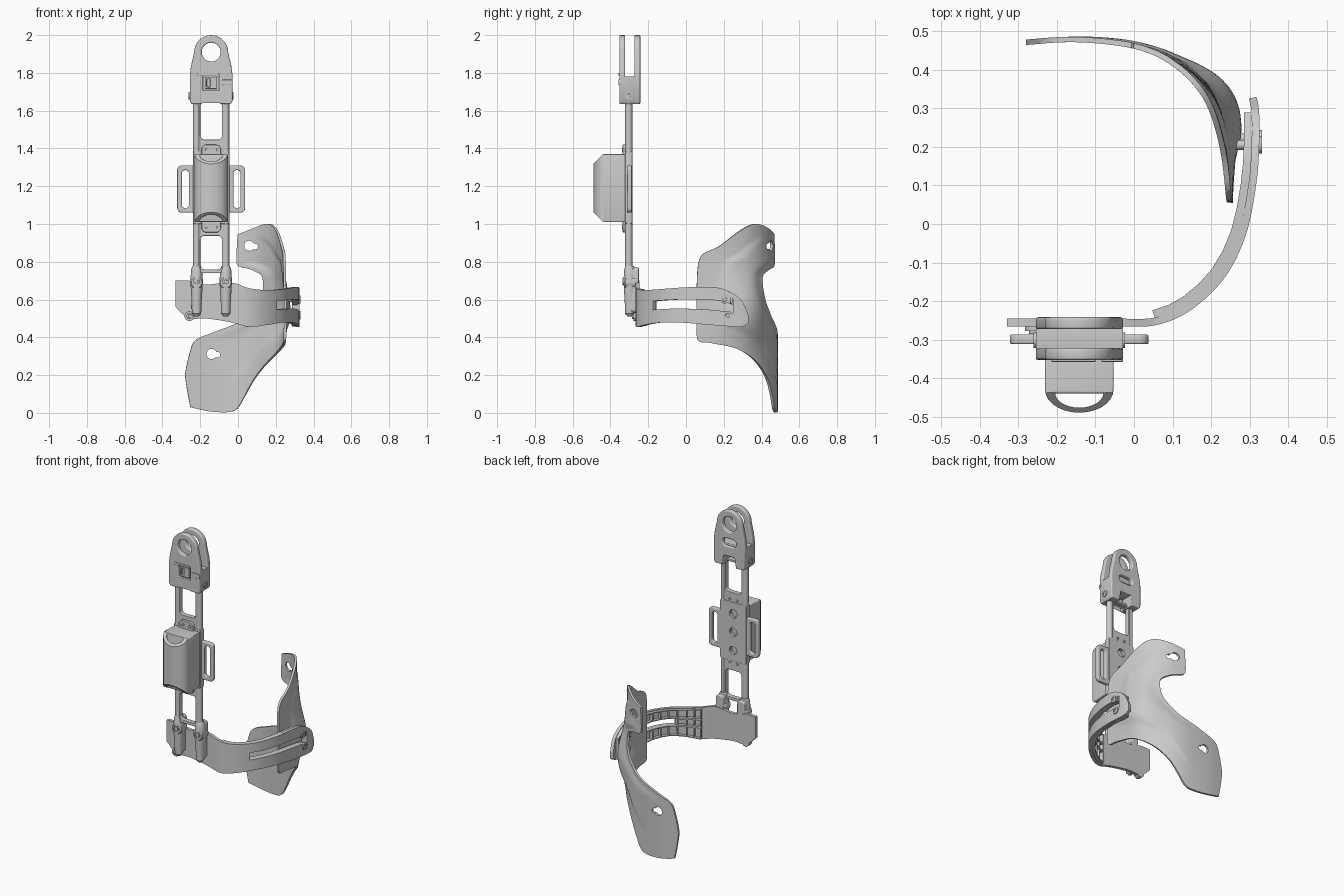
import bpy, bmesh, math
from mathutils import Vector, Matrix

if "Cube" in bpy.data.objects:
    bpy.data.objects.remove(bpy.data.objects["Cube"])
pi = math.pi
CX, RODS = -0.142, (-0.219, -0.065)

def link(name, data):
    o = bpy.data.objects.new(name, data)
    bpy.context.collection.objects.link(o)
    return o

def circle(x, z, r, n=28):
    return [(x + r*math.cos(2*pi*i/n), z + r*math.sin(2*pi*i/n)) for i in range(n)]

def rrect(x0, x1, z0, z1, r, n=5):
    out = []
    for k, (cx, cz) in enumerate([(x1-r, z1-r), (x0+r, z1-r), (x0+r, z0+r), (x1-r, z0+r)]):
        out += [(cx + r*math.cos((k+i/n)*pi/2), cz + r*math.sin((k+i/n)*pi/2)) for i in range(n+1)]
    return out

def extrude(name, loops, a, b, bevel=0.004, upright=True):
    """Filled outline with holes, extruded along y (upright) or z."""
    cu = bpy.data.curves.new(name, 'CURVE')
    cu.dimensions, cu.fill_mode = '2D', 'BOTH'
    cu.extrude, cu.bevel_depth, cu.offset = (b-a)/2 - bevel, bevel, -bevel
    cu.bevel_resolution = 2
    for lp in loops:
        s = cu.splines.new('POLY')
        s.points.add(len(lp)-1)
        for p, c in zip(s.points, lp):
            p.co = (c[0], c[1], 0, 1)
        s.use_cyclic_u = True
    o = link(name, cu)
    if upright:
        o.rotation_euler.x = pi/2
        o.location.y = (a+b)/2
    else:
        o.location.z = (a+b)/2
    return o

def lathe(name, loc, prof, axis='z', n=28):
    """Closed turned part from (radius, height) pairs."""
    bm = bmesh.new()
    rings = [[bm.verts.new((r*math.cos(2*pi*i/n), r*math.sin(2*pi*i/n), h)) for i in range(n)] for r, h in prof]
    for p, q in zip(rings, rings[1:]):
        for i in range(n):
            bm.faces.new((p[i], p[(i+1) % n], q[(i+1) % n], q[i]))
    bm.faces.new(rings[0][::-1])
    bm.faces.new(rings[-1])
    if axis != 'z':
        bm.transform(Matrix.Rotation(pi/2, 4, 'X' if axis == 'y' else 'Y'))
    bmesh.ops.recalc_face_normals(bm, faces=bm.faces)
    me = bpy.data.meshes.new(name)
    bm.to_mesh(me)
    o = link(name, me)
    o.location = loc
    return o

def screw(name, loc, r, axis, d=0.006):
    # both ends get a dished socket
    return lathe(name, loc, [(r*.5, -d*.3), (r*.55, -d), (r, -d), (r, d), (r*.55, d), (r*.5, d*.3)], axis, 20)

def spline(pts, s):
    i = max(0, min(int(s), len(pts)-2))
    t = s - i
    P = [Vector(pts[max(0, min(len(pts)-1, i+k))]) for k in (-1, 0, 1, 2)]
    return .5*(2*P[1] + (P[2]-P[0])*t + (2*P[0]-5*P[1]+4*P[2]-P[3])*t*t + (3*P[1]-P[0]-3*P[2]+P[3])*t**3)

def sheet(name, rows, thick, drop=None, sink=0, frame=0):
    """Grid skin thickened against its normal; can be opened into a lattice."""
    bm = bmesh.new()
    g = [[bm.verts.new(c) for c in r] for r in rows]
    for a, b in zip(g, g[1:]):
        for j in range(len(a)-1):
            bm.faces.new((a[j], b[j], b[j+1], a[j+1]))
    if drop:
        dead = [f for f in bm.faces if drop(f.calc_center_median(), f)]
        bmesh.ops.delete(bm, geom=dead, context='FACES')
    bm.normal_update()
    for v in bm.verts:
        v.co -= v.normal*sink
    if frame:
        inner = bm.faces[:]
        bmesh.ops.inset_individual(bm, faces=inner, thickness=frame)
        bmesh.ops.delete(bm, geom=inner, context='FACES')
    me = bpy.data.meshes.new(name)
    bm.to_mesh(me)
    o = link(name, me)
    m = o.modifiers.new('thickness', 'SOLIDIFY')
    m.thickness, m.offset = thick, -1
    return o

def cut(o, cutter):
    cutter.hide_render = True
    m = o.modifiers.new('cut', 'BOOLEAN')
    m.operation, m.object = 'DIFFERENCE', cutter
    cutters.append(cutter)
cutters = []

# Top clevis: two eye plates on a solid block straddling the rods
foot = [(-.255, 1.65), (-.245, 1.635), (-.19, 1.635), (-.18, 1.70), (-.104, 1.70), (-.094, 1.635), (-.04, 1.635), (-.029, 1.65)]
crown = [(CX + .09*math.cos(a*pi/14), 1.91 + .09*math.sin(a*pi/14)) for a in range(15)]
outline = foot + [(-.029, 1.79), (-.036, 1.84)] + crown + [(-.248, 1.84), (-.255, 1.79)]
eye = circle(CX, 1.91, .05)
extrude('clevis_front_plate', [outline, eye, rrect(-.185, -.1, 1.705, 1.79, .008)], -.353, -.322, .006)
extrude('clevis_back_plate', [outline, eye, rrect(-.192, -.092, 1.765, 1.815, .024)], -.273, -.242, .006)
extrude('clevis_block', [foot + [(-.029, 1.78), (-.255, 1.78)]], -.335, -.255, .006)
extrude('clevis_buckle', [rrect(-.175, -.11, 1.715, 1.78, .006), rrect(-.165, -.147, 1.725, 1.77, .004)], -.35, -.33, .003)
extrude('clevis_latch', [rrect(-.215, -.1, 1.785, 1.80, .005)], -.358, -.34, .003)
extrude('clevis_side_tab', [rrect(-.085, -.028, 1.735, 1.765, .006)], -.358, -.34, .003)
for x in (-.255, -.029):
    screw('clevis_side_screw', (x, -.302, 1.68), .02, 'x')

# Rods, lower sockets and their screws
for x in RODS:
    lathe('rod', (x, -.303, 0), [(.019, .6), (.019, 1.7)])
    lathe('rod_socket', (x, -.298, 0), [(.012, .51), (.024, .525), (.027, .6), (.03, .64), (.033, .70), (.029, .76), (.022, .778)])
    extrude('socket_foot', [rrect(x-.026, x+.026, .53, .77, .02)], -.3, -.25, .006)
    lathe('socket_boss', (x, -.29, .69), [(.03, -.035), (.034, -.028), (.034, .03), (.028, .038)], 'y')
    screw('socket_screw', (x, -.33, .695), .018, 'y')

# Spine plate with end windows and three round holes
extrude('spine_plate', [rrect(-.21, -.074, .74, 1.66, .01), rrect(-.199, -.085, .76, .937, .02), rrect(-.199, -.085, 1.447, 1.645, .02)]
        + [circle(CX, z, .032) for z in (1.07, 1.19, 1.31)], -.318, -.287, .003)
for z in (1.07, 1.19, 1.31):
    extrude('spine_hole_rim', [circle(CX, z, .036), circle(CX, z, .026)], -.3, -.284, .002)
extrude('spine_back_cover', [rrect(-.238, -.046, 1.0, 1.385, .012)] + [circle(CX, z, .032) for z in (1.07, 1.19, 1.31)], -.322, -.284, .003)
extrude('housing_tabs', [rrect(-.193, -.091, .955, 1.42, .025)], -.335, -.315, .003)
for x in (-.168, -.116):
    for z in (.983, 1.393):
        screw('tab_screw', (x, -.336, z), .012, 'y', .004)
    for z in (.985, 1.4):
        screw('back_screw', (x, -.285, z), .008, 'y', .003)

# Housing: block with a hollow rounded front, chamfered top and bottom
def bow(hw, y0, y1, n=14):
    return [(CX - hw*math.cos(i*pi/n), y0 + (y1-y0)*math.sin(i*pi/n)) for i in range(n+1)]
body = extrude('housing', [bow(.089, -.43, -.49) + [(-.053, -.32), (-.231, -.32)], bow(.063, -.438, -.477)], 1.01, 1.37, .005, False)
bpy.context.view_layer.update()
extrude('housing_inner_wall', [rrect(-.226, -.058, -.44, -.325, .01)], 1.02, 1.366, .003, False)
# straight chamfer wedges are cut after the outline becomes a mesh
wedges = []
for s in (1, -1):
    bpy.ops.mesh.primitive_cube_add(size=.2, location=(CX, -.468 - .0707, 1.19 + s*(.15 + .0707)), rotation=(pi/4, 0, 0))
    wedges.append(bpy.context.object)

# Strap loops on both sides
for s in (-1, 1):
    a, b, c, d = (CX + s*k for k in (.08, .18, .118, .155))
    extrude('strap_loop', [rrect(min(a, b), max(a, b), 1.06, 1.31, .025), rrect(min(c, d), max(c, d), 1.085, 1.285, .016)], -.312, -.287, .005)

# Mounting plate flowing into the curved arm: x, y, bottom, top
arm = [(-.33, -.266, .56, .70), (-.26, -.266, .50, .70), (-.17, -.266, .50, .68), (-.04, -.266, .48, .69), (.06, -.262, .455, .66),
       (.15, -.222, .465, .65), (.235, -.14, .478, .655), (.29, -.03, .478, .663), (.317, .1, .468, .667), (.325, .2, .46, .655),
       (.325, .29, .455, .60), (.318, .33, .475, .52)]

def arm_rows(steps, start, stop, bands):
    out = []
    for i in range(start*steps, stop*steps+1):
        x, y, lo, hi = spline([Vector(p) for p in arm], i/steps)
        out.append([(x, y, lo + (hi-lo)*v) for v in bands])
    return out
def slot(c, f):
    return c.x > .1 and -.17 < c.y < .25 and .42 < rel(c) < .64
def rel(c):
    return (c.z - .472)/.188
sheet('arm', arm_rows(8, 0, 11, (0, .2, .4, .66, .84, 1)), .02, slot)
sheet('arm_inner_ribs', arm_rows(2, 4, 10, (.02, .4, .66, .98)), .03, slot, .01, .008)
lathe('plate_pin', (-.257, -.262, .512), [(.026, -.016), (.026, .016)], 'y')
screw('plate_pin_screw', (-.257, -.28, .512), .016, 'y')
for y, z in ((.205, .6), (.222, .517)):
    screw('arm_screw', (.325, y, z), .022, 'x', .007)
    lathe('arm_bolt', (.29, y, z), [(.013, -.04), (.013, .035)], 'x')

# Cuff pad: a C-shaped ribbon laid on a curved wall
wall = [(-.28, .465), (-.15, .472), (0, .455), (.1, .41), (.18, .325), (.222, .2), (.24, .055)]
# outer edge and inner edge as (position on wall, height)
edges = [(.3, .03, 0, .2), (1.1, .006, .25, .31), (1.85, .012, .5, .385), (2.3, .09, 1.2, .43), (2.75, .17, 2.2, .49), (3.5, .26, 2.75, .54),
         (4.5, .34, 3.1, .585), (5.4, .37, 3.25, .63), (5.97, .40, 3.3, .67), (6, .6, 3.3, .70), (5.85, .81, 3.2, .73), (5.2, .88, 2.75, .755),
         (4.3, .97, 2.4, .765), (3.6, 1.0, 2.15, .77), (2.7, .975, 1.96, .785), (1.98, .945, 1.93, .83)]
rows = []
for i in range((len(edges)-1)*6 + 1):
    e = spline(edges, i/6)
    row = []
    for j in range(25):
        t = j/24
        s, z = e[0] + (e[2]-e[0])*t, max(.003, e[1] + (e[3]-e[1])*t)
        s = max(0, min(6, s))
        p = spline(wall, s)
        d = (spline(wall, min(6, s+.05)) - spline(wall, max(0, s-.05))).normalized()
        ridge = max(0, min(1, (t-.3)/.12, (.92-t)/.15, (i-14)/14, (80-i)/14))
        out = .052*math.exp(-((s-4.3)/1.0)**2 - ((z-.53)/.17)**2) + .010*ridge
        row.append((p.x - d.y*out, p.y + d.x*out, z))
    rows.append(row)
pad = sheet('cuff_pad', rows, .014)
for x, z, s in ((-.14, .312, 1), (.06, .885, 1)):
    cut(pad, lathe('keyhole_cutter', (x, .45, z), [(.027, -.15), (.027, .15)], 'y', 20))
    cut(pad, lathe('keyhole_slot_cutter', (x + s*.03, .45, z - .004), [(.016, -.15), (.016, .15)], 'y', 16))

# Turn curves and modifiers into meshes, cut the housing, smooth everything
def select(objs):
    bpy.ops.object.select_all(action='DESELECT')
    for o in objs:
        o.select_set(True)
    bpy.context.view_layer.objects.active = objs[0]
def parts():
    return [o for o in bpy.context.scene.objects if not o.hide_render]
select([o for o in parts() if o.type == 'CURVE'])
bpy.ops.object.convert(target='MESH')
body = next(o for o in parts() if o.name == 'housing')
bm = bmesh.new()
bm.from_mesh(body.data)
bmesh.ops.remove_doubles(bm, verts=bm.verts, dist=1e-5)
bm.to_mesh(body.data)
for w in wedges:
    cut(body, w)
select(parts())
bpy.ops.object.convert(target='MESH')
for c in cutters:
    bpy.data.objects.remove(c)
select(parts())
bpy.ops.object.shade_smooth_by_angle(angle=math.radians(35))
